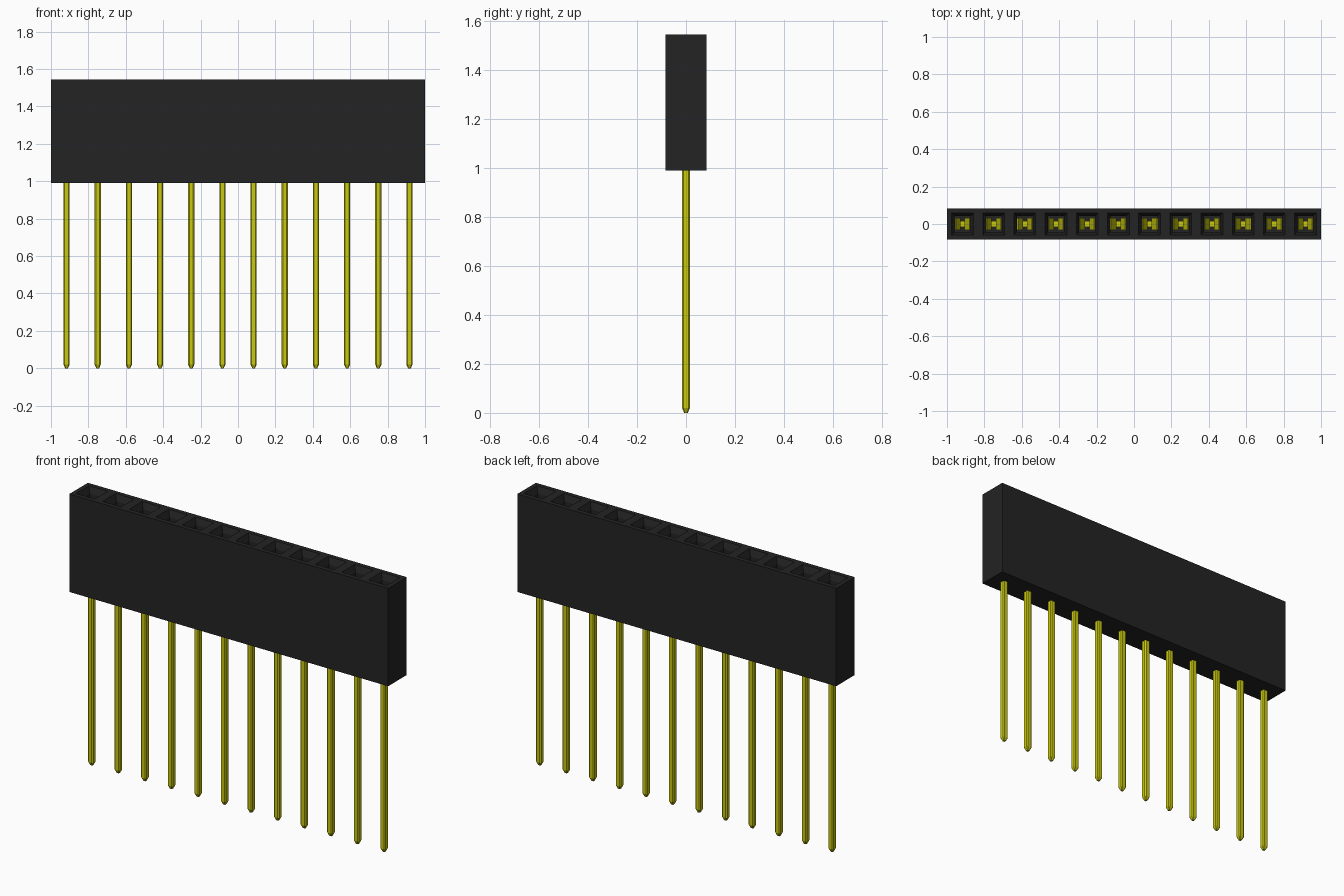
import bpy
import bmesh

if "Cube" in bpy.data.objects:
    bpy.data.objects.remove(bpy.data.objects["Cube"], do_unlink=True)

COUNT = 12
PITCH = 2 / COUNT
HALF = PITCH / 2
BODY_BOTTOM, BODY_TOP = 0.99, 1.545
FLOOR = 1.08  # bottom of each socket
CENTRES = [(i - (COUNT - 1) / 2) * PITCH for i in range(COUNT)]


def make_material(name, color, roughness):
    mat = bpy.data.materials.new(name)
    mat.use_nodes = True
    mat.diffuse_color = color
    bsdf = mat.node_tree.nodes["Principled BSDF"]
    bsdf.inputs["Base Color"].default_value = color
    bsdf.inputs["Roughness"].default_value = roughness
    return mat


def make_object(name, bm, mat):
    bmesh.ops.recalc_face_normals(bm, faces=bm.faces)
    mesh = bpy.data.meshes.new(name)
    bm.to_mesh(mesh)
    bm.free()
    mesh.materials.append(mat)
    obj = bpy.data.objects.new(name, mesh)
    bpy.context.collection.objects.link(obj)
    return obj


def bridge(bm, a, b):
    n = len(a)
    for i in range(n):
        j = (i + 1) % n
        bm.faces.new((a[i], a[j], b[j], b[i]))


def square_ring(bm, x, half, z):
    return [bm.verts.new((x + sx * half, sy * half, z))
            for sx, sy in ((-1, -1), (1, -1), (1, 1), (-1, 1))]


def octagon_ring(bm, half, chamfer, z):
    c = half - chamfer
    pts = ((-c, -half), (c, -half), (half, -c), (half, c),
           (c, half), (-c, half), (-half, c), (-half, -c))
    return [bm.verts.new((x, y, z)) for x, y in pts]


black = make_material("black plastic", (0.017, 0.017, 0.017, 1), 0.6)
gold = make_material("gold metal", (0.58, 0.58, 0.005, 1), 0.4)

# Housing: a row of square cells, each with a funnelled socket
bm = bmesh.new()
for x in CENTRES:
    rings = [square_ring(bm, x, h, z) for h, z in (
        (HALF, BODY_TOP), (0.058, BODY_TOP),
        (0.043, BODY_TOP - 0.035), (0.043, FLOOR))]
    for a, b in zip(rings, rings[1:]):
        bridge(bm, a, b)
    bm.faces.new(rings[-1])
bmesh.ops.remove_doubles(bm, verts=bm.verts, dist=0.0005)
# Housing outer walls and underside
rim = [e for e in bm.edges if e.is_boundary]
new = bmesh.ops.extrude_edge_only(bm, edges=rim)["geom"]
for v in new:
    if isinstance(v, bmesh.types.BMVert):
        v.co.z = BODY_BOTTOM
bmesh.ops.contextual_create(
    bm, geom=[e for e in new if isinstance(e, bmesh.types.BMEdge) and e.is_boundary])
make_object("housing", bm, black)

# Pin: chamfered square bar with a blunt tapered tip
bm = bmesh.new()
rings = [octagon_ring(bm, h, c, z) for h, c, z in (
    (0.007, 0.002, 0.0), (0.0165, 0.006, 0.02), (0.0165, 0.006, FLOOR + 0.01))]
for a, b in zip(rings, rings[1:]):
    bridge(bm, a, b)
bm.faces.new(rings[0])
bm.faces.new(rings[-1])
pin = make_object("pin_1", bm, gold)

# Spring contact: two bent leaves that pinch inward and flare at the top
LEAF = [(0.014, FLOOR + 0.002), (0.036, FLOOR + 0.03), (0.036, 1.18),
        (0.011, 1.33), (0.036, 1.40)]
THICK, DEPTH = 0.005, 0.032
bm = bmesh.new()
for side in (-1, 1):
    rings = []
    for x, z in LEAF:
        rings.append([bm.verts.new((side * px, py, z)) for px, py in (
            (x, -DEPTH), (x + THICK, -DEPTH), (x + THICK, DEPTH), (x, DEPTH))])
    for a, b in zip(rings, rings[1:]):
        bridge(bm, a, b)
    bm.faces.new(rings[0])
    bm.faces.new(rings[-1])
contact = make_object("spring_contact_1", bm, gold)

# Repeat pins and contacts along the row
for part, label in ((pin, "pin"), (contact, "spring_contact")):
    part.location.x = CENTRES[0]
    for i, x in enumerate(CENTRES[1:], start=2):
        copy = bpy.data.objects.new(f"{label}_{i}", part.data)
        copy.location.x = x
        bpy.context.collection.objects.link(copy)
